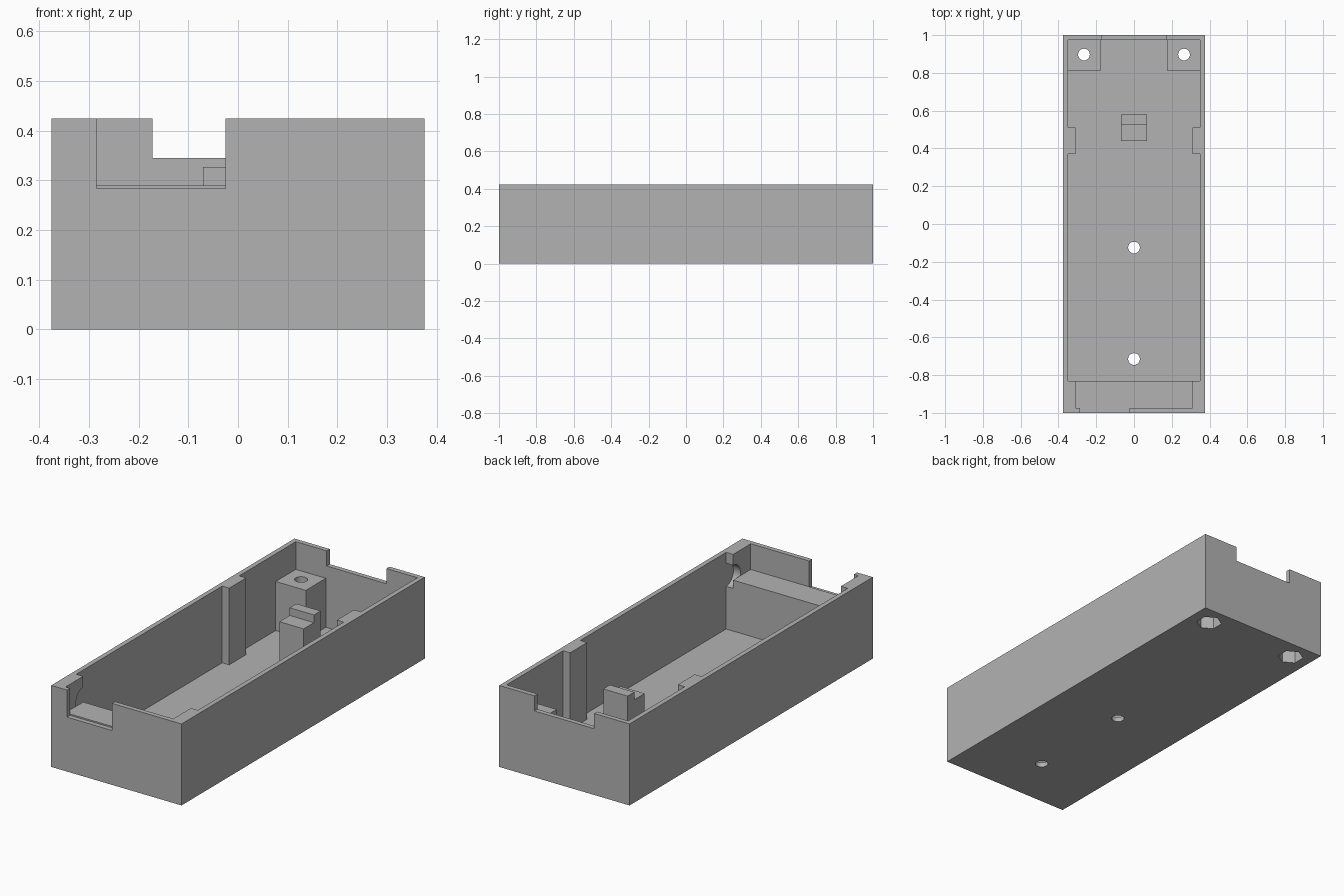
import bpy, bmesh, math
from mathutils import Matrix

cube = bpy.data.objects.get("Cube")
if cube:
    bpy.data.objects.remove(cube, do_unlink=True)

grey = bpy.data.materials.new("plain_grey")
grey.use_nodes = True
colour = (0.45, 0.45, 0.45, 1)
grey.diffuse_color = colour
grey.node_tree.nodes["Principled BSDF"].inputs["Base Color"].default_value = colour

TOP, FLOOR, WALL = 0.424, 0.025, 0.025
HALF_X, HALF_Y = 0.375, 1.0
ABOVE = TOP + 0.1


def make(name, bm):
    bmesh.ops.recalc_face_normals(bm, faces=bm.faces)
    mesh = bpy.data.meshes.new(name)
    bm.to_mesh(mesh)
    bm.free()
    mesh.materials.append(grey)
    ob = bpy.data.objects.new(name, mesh)
    bpy.context.collection.objects.link(ob)
    return ob


def prism(name, outline, z0, z1):
    bm = bmesh.new()
    face = bm.faces.new([bm.verts.new((x, y, z0)) for x, y in outline])
    out = bmesh.ops.extrude_face_region(bm, geom=[face])
    for v in out["geom"]:
        if isinstance(v, bmesh.types.BMVert):
            v.co.z = z1
    return make(name, bm)


def box(name, x0, x1, y0, y1, z0, z1):
    return prism(name, [(x0, y0), (x1, y0), (x1, y1), (x0, y1)], z0, z1)


def rod(name, centre, radius, length, sides=32, axis="Z", turn=0):
    bm = bmesh.new()
    rot = Matrix.Rotation(math.pi / 2, 4, "Y") if axis == "X" else Matrix.Rotation(turn, 4, "Z")
    bmesh.ops.create_cone(bm, cap_ends=True, segments=sides, radius1=radius, radius2=radius,
                          depth=length, matrix=Matrix.Translation(centre) @ rot)
    return make(name, bm)


def combine(target, part, operation):
    mod = target.modifiers.new(part.name, "BOOLEAN")
    mod.operation, mod.solver, mod.object = operation, "EXACT", part
    bpy.context.view_layer.objects.active = target
    bpy.ops.object.modifier_apply(modifier=mod.name)
    bpy.data.objects.remove(part, do_unlink=True)


tray = box("tray", -HALF_X, HALF_X, -HALF_Y, HALF_Y, 0, TOP)


def cut(part):
    combine(tray, part, "DIFFERENCE")


def add(part):
    combine(tray, part, "UNION")


# Main cavity, whose outline leaves a full-height rib on each side wall
inner, rib = HALF_X - WALL, 0.31
side = [(inner, -0.83), (inner, 0.37), (rib, 0.37), (rib, 0.51), (inner, 0.51), (inner, HALF_Y - WALL)]
cut(prism("cavity", side + [(-x, y) for x, y in reversed(side)], FLOOR, ABOVE))

# Raised pocket at the front, with an opening through the front wall
cut(box("pocket", -rib, rib, -HALF_Y + WALL, -0.80, 0.29, ABOVE))
cut(box("front_notch", -0.285, -0.025, -1.1, -HALF_Y + WALL, 0.283, ABOVE))

# Opening in the back wall
cut(box("back_notch", -0.172, 0.172, 0.95, 1.1, 0.345, ABOVE))

# Round bites in the lugs beside the pocket
for s in (-1, 1):
    cut(rod("lug_bite", (s * (rib + inner) / 2, -0.83, 0.307), 0.06, inner - rib, axis="X"))

# Stepped post in the middle
add(box("post", -0.07, 0.07, 0.44, 0.58, 0.01, 0.287))
add(box("post_step", -0.07, 0.07, 0.525, 0.58, 0.01, 0.327))

# Screw posts in the back corners, each with a bolt hole and a hexagonal nut recess
for s in (-1, 1):
    x0, x1 = sorted((s * 0.177, s * 0.36))
    add(box("corner_post", x0, x1, 0.81, 0.99, 0.01, 0.28))
    cut(rod("bolt_hole", (s * 0.265, 0.897, 0.15), 0.031, 0.5))
    cut(rod("nut_recess", (s * 0.265, 0.897, 0), 0.063, 0.24, sides=6))

# Holes through the floor
for y in (-0.125, -0.715):
    cut(rod("floor_hole", (0, y, 0), 0.031, 0.2))

# Flat faces, smooth only around the round holes
bpy.ops.object.select_all(action="DESELECT")
tray.select_set(True)
bpy.context.view_layer.objects.active = tray
bpy.ops.object.shade_smooth_by_angle(angle=math.radians(30))
